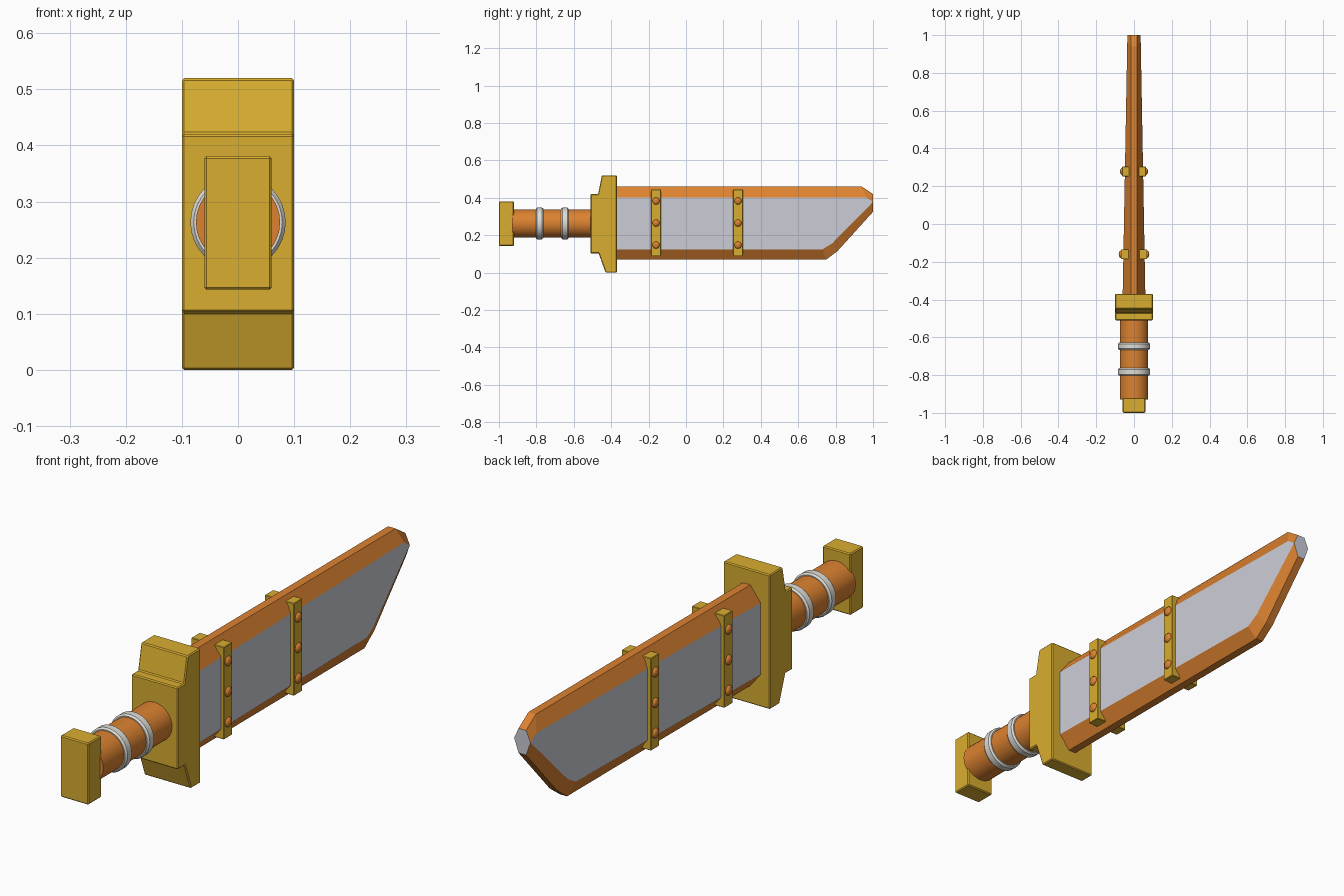
import bpy, bmesh, math
from mathutils import Matrix, Vector

if "Cube" in bpy.data.objects:
    bpy.data.objects.remove(bpy.data.objects["Cube"])


def material(name, r, g, b):
    m = bpy.data.materials.new(name)
    lin = [((c / 255 + 0.055) / 1.055) ** 2.4 for c in (r, g, b)]
    m.diffuse_color = (*lin, 1)
    m.use_nodes = True
    m.node_tree.nodes["Principled BSDF"].inputs["Base Color"].default_value = m.diffuse_color
    return m


GOLD = material("gold", 218, 174, 48)
ORANGE = material("orange copper", 220, 130, 48)
STEEL = material("blue grey steel", 203, 205, 215)
SILVER = material("pale silver", 222, 220, 213)
ZC = 0.263  # height of the long axis


def make(name, bm, *mats, smooth=False, bevel=0):
    bmesh.ops.recalc_face_normals(bm, faces=bm.faces)
    me = bpy.data.meshes.new(name)
    bm.to_mesh(me)
    bm.free()
    ob = bpy.data.objects.new(name, me)
    bpy.context.collection.objects.link(ob)
    for m in mats:
        me.materials.append(m)
    if bevel:
        mod = ob.modifiers.new("bevel", 'BEVEL')
        mod.width, mod.segments = bevel, 1
    if smooth:
        bpy.ops.object.select_all(action='DESELECT')
        bpy.context.view_layer.objects.active = ob
        ob.select_set(True)
        bpy.ops.object.shade_smooth_by_angle(angle=math.radians(40))
    return ob


def box(name, lo, hi, mat, bevel=0.004):
    bm = bmesh.new()
    bmesh.ops.create_cube(bm, size=1)
    lo, hi = Vector(lo), Vector(hi)
    for v in bm.verts:
        v.co = (lo + hi) / 2 + v.co * (hi - lo)
    return make(name, bm, mat, bevel=bevel)


def lathe(name, profile, mat, n=32):
    """Closed solid turned round the long axis from (y, radius) points."""
    bm = bmesh.new()
    rings = [[bm.verts.new((r * math.cos(2 * math.pi * i / n), y,
                            ZC + r * math.sin(2 * math.pi * i / n)))
              for i in range(n)] for y, r in profile]
    for a, b in zip(rings, rings[1:]):
        for i in range(n):
            j = (i + 1) % n
            bm.faces.new((a[i], a[j], b[j], b[i]))
    bm.faces.new(rings[0])
    bm.faces.new(rings[-1])
    return make(name, bm, mat, smooth=True)


# blade: flat steel sides, bevelled copper edges, thinning toward the tip
def half_width(y):
    return 0.06 - 0.025 * (y + 0.37) / 1.37


OUTER = [(-0.38, 0.07), (0.75, 0.07), (0.81, 0.115), (1, 0.325),
         (1, 0.42), (0.94, 0.46), (-0.38, 0.46)]
INNER = [(-0.38, 0.125), (0.73, 0.125), (0.78, 0.155), (1, 0.378),
         (1, 0.378), (0.965, 0.402), (-0.38, 0.402)]
bm = bmesh.new()
edge, side = {}, {}
for s in (-1, 1):
    edge[s] = [bm.verts.new((s * 0.016, y, z)) for y, z in OUTER]
    side[s] = [bm.verts.new((s * half_width(y), y, z)) for y, z in INNER]
    bm.faces.new(side[s]).material_index = 1
    for i in range(7):
        j = (i + 1) % 7
        bm.faces.new((edge[s][i], edge[s][j], side[s][j], side[s][i]))
for i in range(7):
    j = (i + 1) % 7
    bm.faces.new((edge[-1][i], edge[-1][j], edge[1][j], edge[1][i]))
bmesh.ops.remove_doubles(bm, verts=bm.verts, dist=1e-5)
for f in bm.faces:
    if all(v.co.y > 0.999 for v in f.verts):
        f.material_index = 1  # steel tip facet
make("blade", bm, ORANGE, STEEL)

# guard: stepped profile extruded across x
GUARD = [(-0.51, 0.103), (-0.467, 0.103), (-0.43, 0), (-0.37, 0),
         (-0.37, 0.52), (-0.45, 0.52), (-0.47, 0.42), (-0.51, 0.42)]
bm = bmesh.new()
face = bm.faces.new([bm.verts.new((-0.1, y, z)) for y, z in GUARD])
ext = bmesh.ops.extrude_face_region(bm, geom=[face])
bmesh.ops.translate(bm, vec=(0.2, 0, 0),
                    verts=[v for v in ext["geom"] if isinstance(v, bmesh.types.BMVert)])
make("guard", bm, GOLD, bevel=0.004)

# grip, wrapped rings and pommel
lathe("grip", [(-0.93, 0.075), (-0.5, 0.075)], ORANGE)
for k, y in enumerate((-0.783, -0.647)):
    lathe(f"grip_ring_{k}", [(y - 0.02, 0.07), (y - 0.02, 0.079), (y - 0.013, 0.085),
                             (y + 0.013, 0.085), (y + 0.02, 0.079), (y + 0.02, 0.07)], SILVER)
box("pommel", (-0.06, -1, 0.143), (0.06, -0.92, 0.381), GOLD)

# straps with three rivets on both sides of the blade
for k, (y, x) in enumerate(((-0.16, 0.07), (0.278, 0.063))):
    for s, label in ((-1, "left"), (1, "right")):
        xs = sorted((s * (x - 0.042), s * x))
        box(f"strap_{label}_{k}", (xs[0], y - 0.026, 0.088), (xs[1], y + 0.026, 0.445), GOLD, 0.002)
        bm = bmesh.new()
        for z in (0.147, 0.265, 0.383):
            bmesh.ops.create_uvsphere(
                bm, u_segments=12, v_segments=8, radius=1,
                matrix=Matrix.Translation((s * x, y, z)) @ Matrix.Diagonal((0.011, 0.019, 0.019, 1)))
        make(f"rivets_{label}_{k}", bm, ORANGE, smooth=True)
